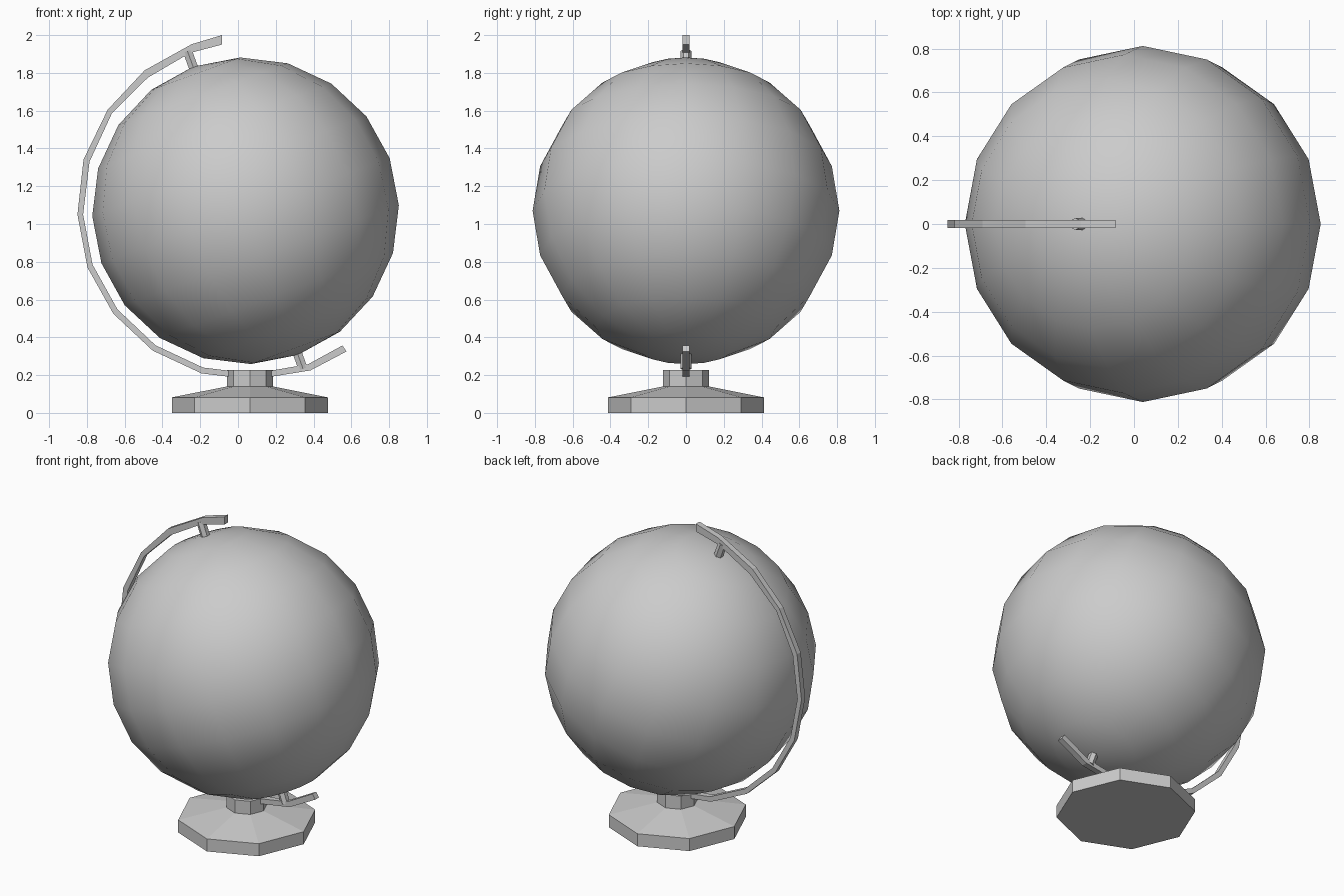
import bpy, bmesh, math
from mathutils import Matrix, Vector

if "Cube" in bpy.data.objects:
    bpy.data.objects.remove(bpy.data.objects["Cube"])

TILT = math.radians(-20)
CENTRE = Vector((0.04, 0, 1.07))

grey = bpy.data.materials.new("light grey")
grey.diffuse_color = (0.6, 0.6, 0.6, 1)
grey.use_nodes = True
grey.node_tree.nodes["Principled BSDF"].inputs["Base Color"].default_value = grey.diffuse_color


def finish(name, bm, smooth=False):
    bmesh.ops.recalc_face_normals(bm, faces=bm.faces[:])
    me = bpy.data.meshes.new(name)
    bm.to_mesh(me)
    bm.free()
    for p in me.polygons:
        p.use_smooth = smooth
    me.materials.append(grey)
    ob = bpy.data.objects.new(name, me)
    bpy.context.collection.objects.link(ob)
    return ob


# Globe ball: 16 x 10 sphere on a tilted axis
bm = bmesh.new()
bmesh.ops.create_uvsphere(bm, u_segments=16, v_segments=10, radius=0.812,
                          matrix=Matrix.Translation(CENTRE) @ Matrix.Rotation(TILT, 4, 'Y'))
finish("globe_ball", bm, True)

# Hexagonal axle pins, one at each pole
for name, lo, hi in (("top_pin", 0.77, 0.90), ("bottom_pin", -0.89, -0.77)):
    bm = bmesh.new()
    bmesh.ops.create_cone(bm, cap_ends=True, segments=6, radius1=0.028, radius2=0.028, depth=hi - lo,
                          matrix=Matrix.Translation(CENTRE) @ Matrix.Rotation(TILT, 4, 'Y')
                          @ Matrix.Translation((0, 0, (lo + hi) / 2)))
    finish(name, bm)

# Curved arm: outer and inner profile in the x-z plane, given thickness in y
outer = [(-0.085, 2.0), (-0.245, 1.952), (-0.495, 1.813), (-0.69, 1.605), (-0.818, 1.341),
         (-0.85, 1.05), (-0.797, 0.77), (-0.66, 0.525), (-0.452, 0.33), (-0.193, 0.209),
         (0.08, 0.176), (0.384, 0.225), (0.574, 0.325)]
inner = [(-0.085, 1.95), (-0.255, 1.905), (-0.477, 1.775), (-0.668, 1.585), (-0.786, 1.33),
         (-0.82, 1.05), (-0.77, 0.785), (-0.638, 0.548), (-0.437, 0.358), (-0.185, 0.24),
         (0.08, 0.208), (0.37, 0.257), (0.553, 0.357)]
bm = bmesh.new()
rings = [[bm.verts.new((p[0], y, p[1])) for p, y in ((o, -0.019), (o, 0.019), (i, 0.019), (i, -0.019))]
         for o, i in zip(outer, inner)]
for a, b in zip(rings, rings[1:]):
    for k in range(4):
        bm.faces.new((a[k], a[(k + 1) % 4], b[(k + 1) % 4], b[k]))
bm.faces.new(rings[0])
bm.faces.new(rings[-1])
finish("curved_arm", bm)

# Octagonal stepped base with short post
bm = bmesh.new()
rings = [[bm.verts.new((0.063 + r * math.cos(k * math.pi / 4), r * math.sin(k * math.pi / 4), z))
          for k in range(8)]
         for r, z in ((0.413, 0), (0.413, 0.082), (0.122, 0.14), (0.122, 0.226))]
for a, b in zip(rings, rings[1:]):
    for k in range(8):
        bm.faces.new((a[k], a[(k + 1) % 8], b[(k + 1) % 8], b[k]))
bm.faces.new(rings[0])
bm.faces.new(rings[-1])
finish("base", bm)
